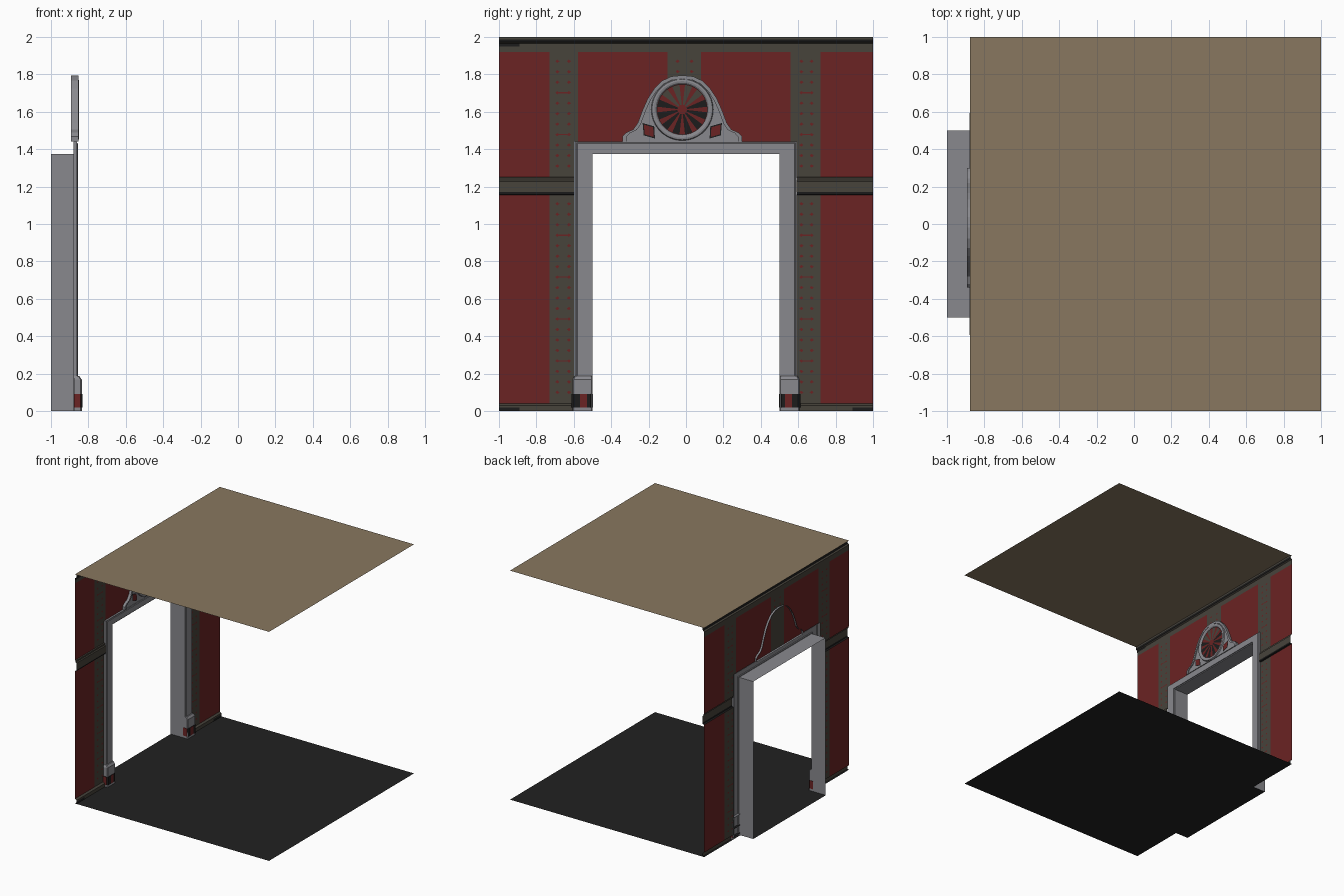
import bpy, math

if "Cube" in bpy.data.objects:
    bpy.data.objects.remove(bpy.data.objects["Cube"])

# ---- flat colours
COLOURS = {
    "plaster_grey": (0.25, 0.25, 0.27),
    "panel_red": (0.145, 0.017, 0.017),
    "strip_brown": (0.063, 0.056, 0.044),
    "trim_black": (0.012, 0.012, 0.012),
    "ceiling_tan": (0.25, 0.187, 0.115),
    "floor_charcoal": (0.0155, 0.0155, 0.0155),
}
NAMES = list(COLOURS)
GREY, RED, BROWN, BLACK, TAN, CHAR = range(6)
for n, c in COLOURS.items():
    bpy.data.materials.new(n).diffuse_color = (*c, 1)

WALL = -0.876          # x of the wall plane
CY, CZ = -0.02, 1.612  # fan centre


def build(name, faces):
    """faces: list of (points, colour index)"""
    verts, polys, cols = [], [], []
    for pts, c in faces:
        polys.append(range(len(verts), len(verts) + len(pts)))
        verts += pts
        cols.append(c)
    used = sorted(set(cols))
    me = bpy.data.meshes.new(name)
    me.from_pydata(verts, [], [list(p) for p in polys])
    for u in used:
        me.materials.append(bpy.data.materials[NAMES[u]])
    for p, c in zip(me.polygons, cols):
        p.material_index = used.index(c)
    ob = bpy.data.objects.new(name, me)
    bpy.context.collection.objects.link(ob)
    return ob


def wall_rect(x, y0, y1, z0, z1):
    return [(x, y0, z0), (x, y1, z0), (x, y1, z1), (x, y0, z1)]


def flat_rect(z, x0, x1, y0, y1):
    return [(x0, y0, z), (x1, y0, z), (x1, y1, z), (x0, y1, z)]


def strip(profile, y0, y1, colours):
    """extrude an open (x, z) profile along y, one colour per segment"""
    return [([(a[0], y0, a[1]), (a[0], y1, a[1]), (b[0], y1, b[1]), (b[0], y0, b[1])], c)
            for a, b, c in zip(profile, profile[1:], colours)]


def skin(a, b, colour, closed=False):
    """quads between two equally long point rows"""
    n = len(a)
    return [([a[i], a[(i + 1) % n], b[(i + 1) % n], b[i]], colour)
            for i in range(n if closed else n - 1)]


# ---- floor with doorway threshold, and ceiling
build("floor", [(flat_rect(0, WALL, 1, -1, 1), CHAR),
                (flat_rect(0, -1, WALL, -0.5, 0.5), CHAR)])
build("ceiling", [(flat_rect(2, WALL, 1, -1, 1), TAN)])

# ---- wall panels and vertical strips (y0, y1, z0, z1, colour)
lo, mid0, mid1, top, head = 0.04, 1.155, 1.25, 1.92, 1.44
panels = [
    (-1, -0.73, lo, mid0, RED), (-0.73, -0.595, lo, mid0, BROWN),
    (0.59, 0.72, lo, mid0, BROWN), (0.72, 1, lo, mid0, RED),
    (-1, -0.73, mid1, top, RED), (-0.73, -0.595, mid1, top, BROWN),
    (-0.595, -0.577, head, top, BROWN), (-0.577, -0.1, head, top, RED),
    (-0.1, 0.08, head, top, BROWN), (0.08, 0.56, head, top, RED),
    (0.56, 0.59, head, top, BROWN), (0.59, 0.72, mid1, top, BROWN),
    (0.72, 1, mid1, top, RED),
]
build("wall_panels", [(wall_rect(WALL, *p[:4]), p[4]) for p in panels])

# ---- cornice, dado rail and skirting: open profiles along the wall
cornice = [(WALL, 1.92), (WALL, 1.965), (WALL + .012, 1.972), (WALL + .016, 1.986), (WALL + .016, 2)]
build("cornice", strip(cornice, -1, 1, [BROWN, BROWN, BLACK, BROWN]))
rail = [(WALL, 1.155), (WALL + .014, 1.158), (WALL + .016, 1.17), (WALL + .016, 1.228),
        (WALL + .008, 1.234), (WALL + .008, 1.246), (WALL, 1.25)]
rail_cols = [BLACK, BLACK, BROWN, BROWN, BROWN, BROWN]
skirting = [(WALL + .016, 0), (WALL + .016, 0.03), (WALL, 0.04)]
rails, skirts = [], []
for y0, y1 in ((-1, -0.595), (0.59, 1)):
    rails += strip(rail, y0, y1, rail_cols)
    skirts += strip(skirting, y0, y1, [BROWN, BROWN])
build("dado_rail", rails)
build("skirting", skirts)
stains = [(-1, -0.89, 0, 0.02), (0.89, 1, 0, 0.02)]
build("skirting_end_marks", [(wall_rect(WALL + .018, *s), BLACK) for s in stains])
build("cornice_mark", [(wall_rect(WALL + .003, -1, -0.89, 1.95, 1.966), BLACK)])

# ---- painted rivets in pairs, with a dash on every fourth row
rivets = []


def rivet_pair(ya, yb, z, dash):
    for x in (WALL + .002, WALL - .002):
        for y in (ya, yb):
            rivets.append(([(x, y - .011, z), (x, y, z - .009), (x, y + .011, z), (x, y, z + .009)], RED))
        if dash:
            rivets.append((wall_rect(x, ya, yb, z - .003, z + .003), RED))


for z0, count in ((0.1, 19), (1.31, 11)):
    for i in range(count):
        z = z0 + i * 0.056
        rivet_pair(-0.688, -0.626, z, i % 4 == 3)
        rivet_pair(0.617, 0.672, z, i % 4 == 3)
for z in (1.815, 1.87):
    rivet_pair(-0.045, 0.03, z, False)
build("painted_rivets", rivets)

# ---- door casing and passage: one profile swept round the opening
profile = [(0, -1), (0, -0.864), (0.011, -0.864), (0.011, -0.856), (0.08, -0.856),
           (0.085, -0.86), (0.094, -0.86), (0.094, -0.88)]
rows = []
for d, x in profile:
    h, w = 1.375 + d * 0.7, 0.5 + d
    rows.append([(x, -w, 0), (x, -w, h), (x, w, h), (x, w, 0)])
build("door_casing", [f for a, b in zip(rows, rows[1:]) for f in skin(b, a, GREY)])


# ---- casing feet with a coloured band
def block_rows(side, y0, y1, front, z, bevel):
    pts = [(-0.878, y0), (front - bevel, y0), (front, y0 + bevel),
           (front, y1 - bevel), (front - bevel, y1), (-0.878, y1)]
    return [(x, side * y, z) for x, y in pts]


for side, label in ((-1, "left"), (1, "right")):
    levels = [(0.5, 0.607, -0.835, 0), (0.5, 0.607, -0.835, 0.168),
              (0.5, 0.597, -0.848, 0.186), (0.5, 0.594, -0.856, 0.187)]
    rr = [block_rows(side, a, b, f, z, 0.006) for a, b, f, z in levels]
    faces = [f for a, b in zip(rr, rr[1:]) for f in skin(a, b, GREY)]
    faces.append((rr[-1], GREY))
    build(label + "_foot", faces)
    a = block_rows(side, 0.498, 0.612, -0.831, 0.02, 0.012)
    b = block_rows(side, 0.498, 0.612, -0.831, 0.09, 0.012)
    band = [(f[0], c) for f, c in zip(skin(a, b, RED), (RED, BLACK, RED, BLACK, RED))]
    for y0, y1 in ((0.51, 0.53), (0.568, 0.6)):
        band.append((wall_rect(-0.83, side * y0, side * y1, 0.02, 0.09), BLACK))
    build(label + "_foot_band", band + [(a, BLACK), (b, BLACK)])

# ---- bell-shaped pediment over the door, mirrored about the fan axis
half = [(0.32, 1.44), (0.32, 1.468), (0.302, 1.488), (0.262, 1.506), (0.238, 1.54), (0.212, 1.61),
        (0.185, 1.67), (0.15, 1.724), (0.108, 1.766), (0.058, 1.789), (0, 1.795)]
outline = half + [(-y, z) for y, z in reversed(half[:-1])]
inner = [(y * 0.93, 1.44 + (z - 1.44) * 0.945) for y, z in outline]


def row(pts, x):
    return [(x, CY + y, z) for y, z in pts]


FRONT, PLATE = -0.853, -0.862
ped = skin(row(outline, -0.893), row(outline, FRONT), GREY, True)
ped += skin(row(outline, FRONT), row(inner, FRONT), GREY)
ped += skin(row(inner, FRONT), row(inner, PLATE), GREY)
ped.append((row(inner, PLATE), GREY))
build("pediment", ped)

# ---- slanted red lozenges with black edging on the pediment
lozenge = [(0.212, 1.54), (0.15, 1.522), (0.146, 1.457), (0.206, 1.474)]
core = [(0.179 + (y - 0.179) * .8, 1.498 + (z - 1.498) * .8) for y, z in lozenge]
loz = []
for s in (-1, 1):
    loz.append((row([(s * y, z) for y, z in lozenge], PLATE + .002), BLACK))
    loz.append((row([(s * y, z) for y, z in core], PLATE + .004), RED))
build("pediment_lozenges", loz)


# ---- round fan: ring, red disc and dark blades
def circle(r, x, n=36):
    return [(x, CY + r * math.cos(2 * math.pi * i / n), CZ + r * math.sin(2 * math.pi * i / n))
            for i in range(n)]


ring = [(0.166, PLATE), (0.162, -0.852), (0.152, -0.85), (0.143, -0.852), (0.135, -0.86)]
cc = [circle(r, x) for r, x in ring]
build("fan_ring", [f for a, b in zip(cc, cc[1:]) for f in skin(a, b, GREY, True)])
build("fan_disc", [(circle(0.137, -0.86), RED)])
blades = []
for i in range(12):
    t = 2 * math.pi * (i + 0.5) / 12
    quad = []
    for r, w in ((0.025, -.004), (0.132, -.02), (0.132, .02), (0.025, .004)):
        quad.append((-0.858, CY + r * math.cos(t) - w * math.sin(t), CZ + r * math.sin(t) + w * math.cos(t)))
    blades.append((quad, BLACK if math.sin(t) < 0.3 else BROWN))
build("fan_blades", blades)

for m in bpy.data.materials:
    if m.users and not m.is_grease_pencil:
        m.use_nodes = True
        m.node_tree.nodes["Principled BSDF"].inputs["Base Color"].default_value = m.diffuse_color
